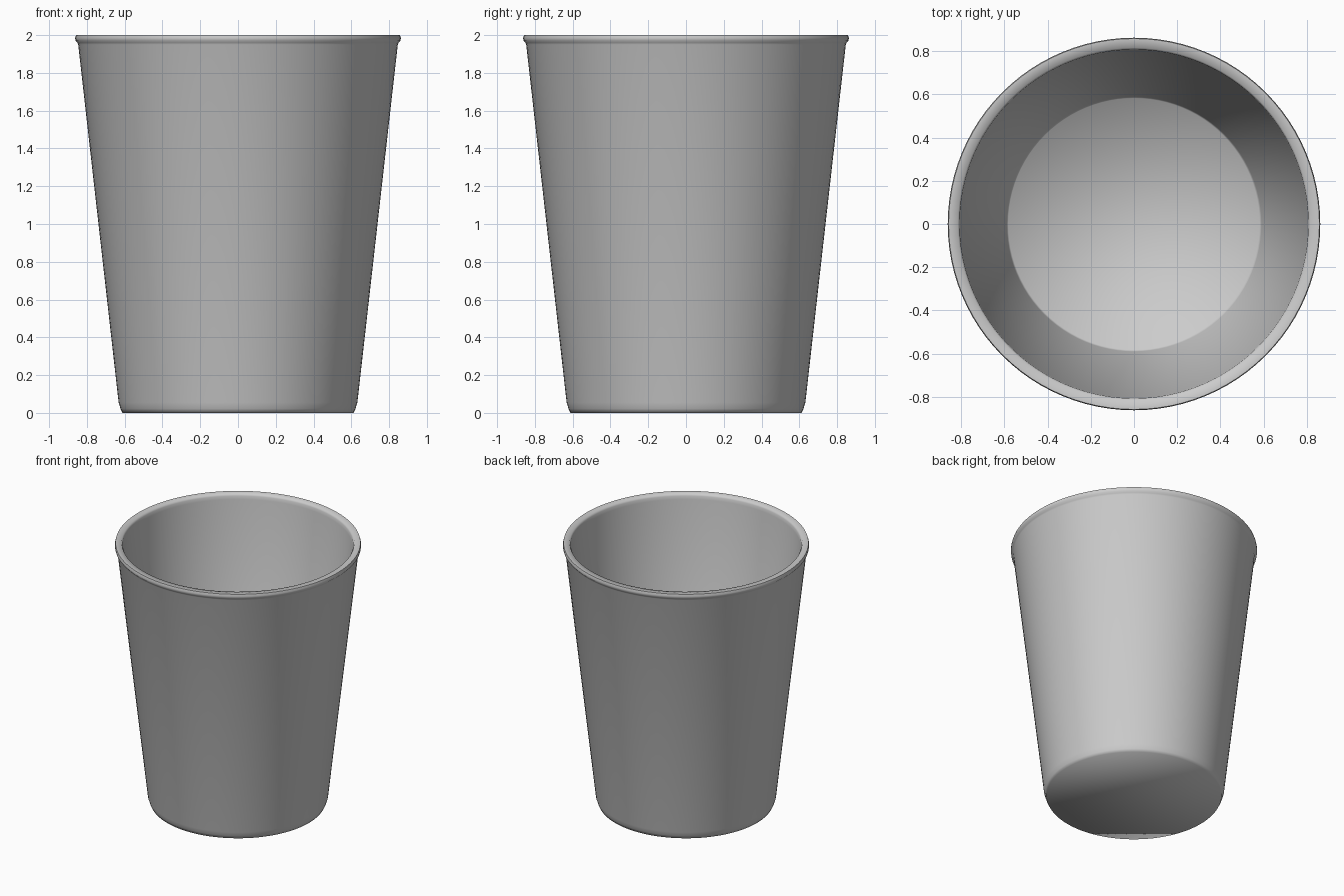
import bpy, bmesh
from math import cos, sin, tau

if "Cube" in bpy.data.objects:
    bpy.data.objects.remove(bpy.data.objects["Cube"])

SEGMENTS = 96

# Cup cross-section (radius, height): base edge, outer wall, rim, inner wall, floor
PROFILE = [
    (0.612, 0.0), (0.622, 0.022), (0.632, 0.055),
    (0.846, 1.95), (0.851, 1.96), (0.861, 1.972), (0.862, 1.985), (0.858, 2.0),
    (0.815, 2.0), (0.807, 1.985), (0.805, 1.96),
    (0.590, 0.055), (0.582, 0.04),
]


def lathe(name, profile):
    bm = bmesh.new()
    rings = [[bm.verts.new((r * cos(tau * i / SEGMENTS), r * sin(tau * i / SEGMENTS), z))
              for i in range(SEGMENTS)] for r, z in profile]
    for low, high in zip(rings, rings[1:]):
        for i in range(SEGMENTS):
            j = (i + 1) % SEGMENTS
            bm.faces.new((low[i], low[j], high[j], high[i]))
    # Underside and inner floor
    bm.faces.new(rings[0][::-1])
    bm.faces.new(rings[-1])
    bmesh.ops.recalc_face_normals(bm, faces=bm.faces[:])
    mesh = bpy.data.meshes.new(name)
    bm.to_mesh(mesh)
    bm.free()
    obj = bpy.data.objects.new(name, mesh)
    bpy.context.collection.objects.link(obj)
    return obj


# Tapered cup with rolled rim
cup = lathe("cup", PROFILE)
bpy.context.view_layer.objects.active = cup
cup.select_set(True)
bpy.ops.object.shade_smooth_by_angle(angle=1.22)
